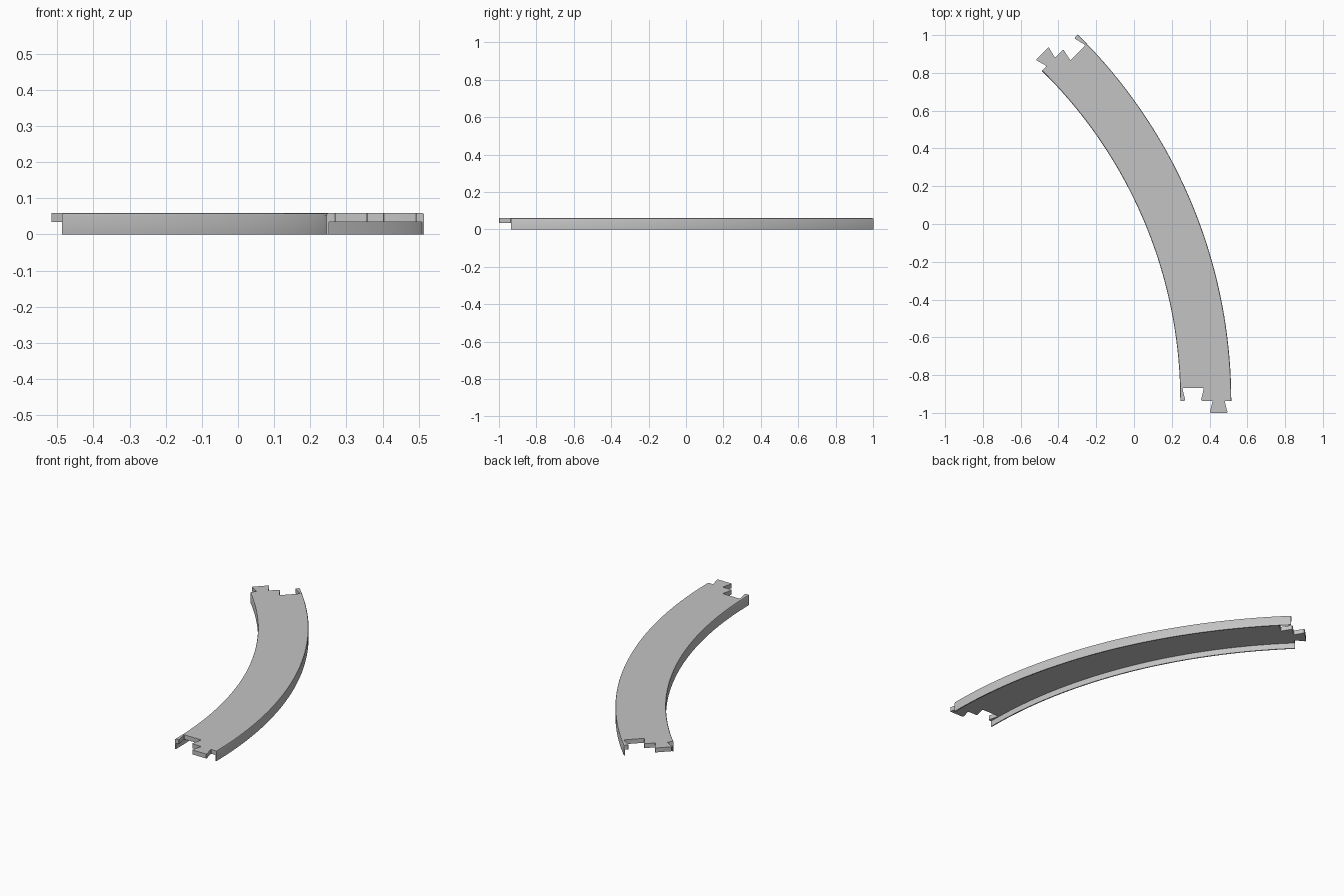
import bpy, bmesh, math
from mathutils import Vector

cube = bpy.data.objects.get("Cube")
if cube:
    bpy.data.objects.remove(cube, do_unlink=True)

# Overall dimensions of the curved piece
CENTRE = Vector((-2.203, -0.936))
R_IN, R_OUT = 2.448, 2.718
R_MID = (R_IN + R_OUT) / 2
SWEEP = math.radians(45.5)
STEPS = 48
WALL = 0.0065
DECK_Z, TOP_Z = 0.034, 0.06

grey = bpy.data.materials.new("light grey plastic")
grey.use_nodes = True
colour = (0.55, 0.55, 0.55, 1)
grey.diffuse_color = colour
grey.node_tree.nodes["Principled BSDF"].inputs["Base Color"].default_value = colour


def polar(r, a):
    return CENTRE + Vector((math.cos(a), math.sin(a))) * r


def arc(r, n=STEPS):
    return [polar(r, SWEEP * i / n) for i in range(n + 1)]


def finish(name, bm):
    bmesh.ops.recalc_face_normals(bm, faces=bm.faces)
    mesh = bpy.data.meshes.new(name)
    bm.to_mesh(mesh)
    bm.free()
    mesh.materials.append(grey)
    ob = bpy.data.objects.new(name, mesh)
    bpy.context.collection.objects.link(ob)
    bpy.ops.object.select_all(action='DESELECT')
    ob.select_set(True)
    bpy.context.view_layer.objects.active = ob
    bpy.ops.object.shade_smooth_by_angle(angle=math.radians(30))


def rounded(points, radius=0.008):
    """Replace each inner corner of a path with a short curve."""
    out = [points[0]]
    for a, b, c in zip(points, points[1:], points[2:]):
        p = b + (a - b).normalized() * radius
        q = b + (c - b).normalized() * radius
        for t in (0, 0.33, 0.67, 1):
            out.append(p * (1 - t) ** 2 + b * 2 * t * (1 - t) + q * t ** 2)
    return out + [points[-1]]


# Connector outline: across the track, then outward from its end
half = (R_OUT - R_IN) / 2 - WALL
connector = rounded([Vector(p) for p in (
    (-half, 0),
    (-0.108, 0), (-0.124, -0.068), (-0.010, -0.068), (-0.026, 0),   # notch
    (0.037, 0), (0.020, 0.064), (0.116, 0.064), (0.099, 0),         # tab
    (half, 0))])


def place(a, side):
    """Put the connector at angle a; side is -1 at the start, 1 at the end."""
    along = Vector((-math.sin(a), math.cos(a))) * side
    return [polar(R_MID - side * u, a) + along * d for u, d in connector]


# Deck with a tab and a notch at each end
outline = (place(0, -1) + arc(R_OUT - WALL)[1:-1]
           + place(SWEEP, 1) + arc(R_IN + WALL)[-2:0:-1])
bm = bmesh.new()
base = bm.faces.new([bm.verts.new((p.x, p.y, DECK_Z)) for p in outline])
extruded = bmesh.ops.extrude_face_region(bm, geom=[base], use_keep_orig=True)
top = [v for v in extruded["geom"] if isinstance(v, bmesh.types.BMVert)]
bmesh.ops.translate(bm, verts=top, vec=(0, 0, TOP_Z - DECK_Z))
finish("track_deck", bm)


# Side walls with a rounded top edge
def wall(name, radius, inward):
    section = [(0, 0), (0, 0.054), (0.002, 0.058), (WALL, TOP_Z), (WALL, 0)]
    bm = bmesh.new()
    rows = [[bm.verts.new((p.x, p.y, z)) for p in arc(radius + inward * w)]
            for w, z in section]
    for a, b in zip(rows, rows[1:] + rows[:1]):
        for i in range(STEPS):
            bm.faces.new((a[i], a[i + 1], b[i + 1], b[i]))
    for i in (0, STEPS):
        bm.faces.new([row[i] for row in rows])
    finish(name, bm)


wall("outer_wall", R_OUT, -1)
wall("inner_wall", R_IN, 1)
